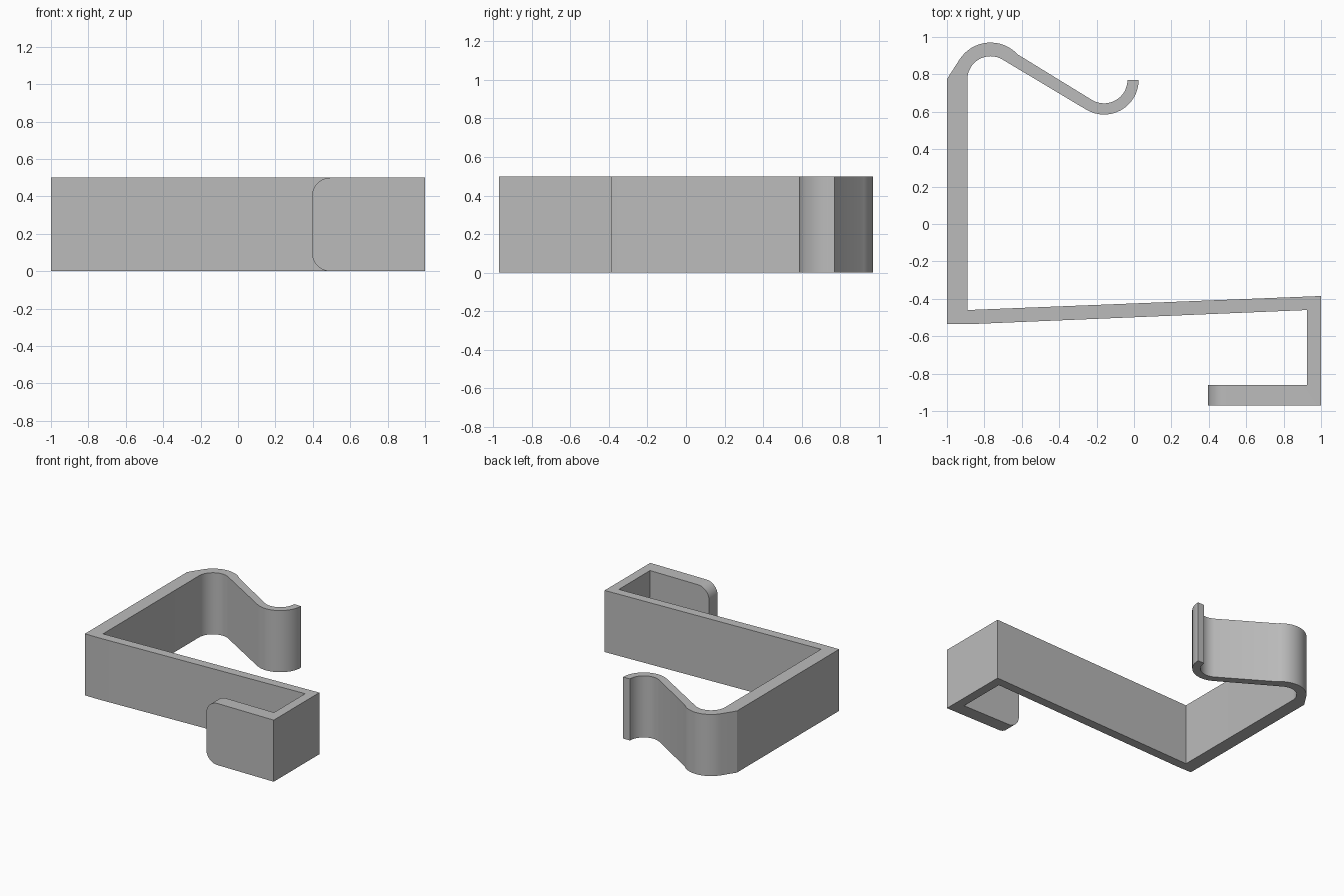
import bpy, bmesh
from math import radians, sin, cos

cube = bpy.data.objects.get("Cube")
if cube:
    bpy.data.objects.remove(cube, do_unlink=True)

HEIGHT = 0.5
TAB_END = 0.395


def arc(cx, cy, r, start, end, steps=16):
    """Points along an arc, angles in degrees."""
    angles = [radians(start + (end - start) * i / steps) for i in range(steps + 1)]
    return [(cx + r * cos(a), cy + r * sin(a)) for a in angles]


# Plain grey plastic
grey = bpy.data.materials.new("grey plastic")
grey.use_nodes = True
colour = (0.5, 0.5, 0.5, 1)
grey.diffuse_color = colour
grey.node_tree.nodes["Principled BSDF"].inputs["Base Color"].default_value = colour

# Plan outline: front tab, right wall, sloped bar, left wall, then the spring hook
shoulder = (-0.767, 0.773)
tip = (-0.16, 0.77)
outline = [(TAB_END, -0.97), (1, -0.97), (1, -0.385), (-0.89, -0.46)]
outline += arc(*shoulder, 0.124, 180, 59)
outline += arc(*tip, 0.185, 239, 360)
outline += arc(*tip, 0.125, 360, 239)
outline += arc(*shoulder, 0.197, 43, 147)
outline += [(-1, 0.775), (-1, -0.535), (-0.87, -0.535),
            (0.925, -0.46), (0.925, -0.86), (TAB_END, -0.86)]

# Extrude the outline upward
bm = bmesh.new()
base = bm.faces.new([bm.verts.new((x, y, 0)) for x, y in outline])
grown = bmesh.ops.extrude_face_region(bm, geom=[base])
top = [v for v in grown["geom"] if isinstance(v, bmesh.types.BMVert)]
bmesh.ops.translate(bm, verts=top, vec=(0, 0, HEIGHT))

# Round the upper and lower corners of the tab's free end
corners = [e for e in bm.edges
           if all(abs(v.co.x - TAB_END) < 0.001 and v.co.y < -0.8 for v in e.verts)
           and abs(e.verts[0].co.z - e.verts[1].co.z) < 0.001]
bmesh.ops.bevel(bm, geom=corners, offset=0.1, segments=10, profile=0.5, affect='EDGES')
bmesh.ops.recalc_face_normals(bm, faces=bm.faces[:])

mesh = bpy.data.meshes.new("spring_clip")
bm.to_mesh(mesh)
bm.free()
mesh.materials.append(grey)
clip = bpy.data.objects.new("spring_clip", mesh)
bpy.context.collection.objects.link(clip)

# Smooth curves, sharp corners
bpy.ops.object.select_all(action='DESELECT')
clip.select_set(True)
bpy.context.view_layer.objects.active = clip
bpy.ops.object.shade_smooth_by_angle(angle=radians(20))
